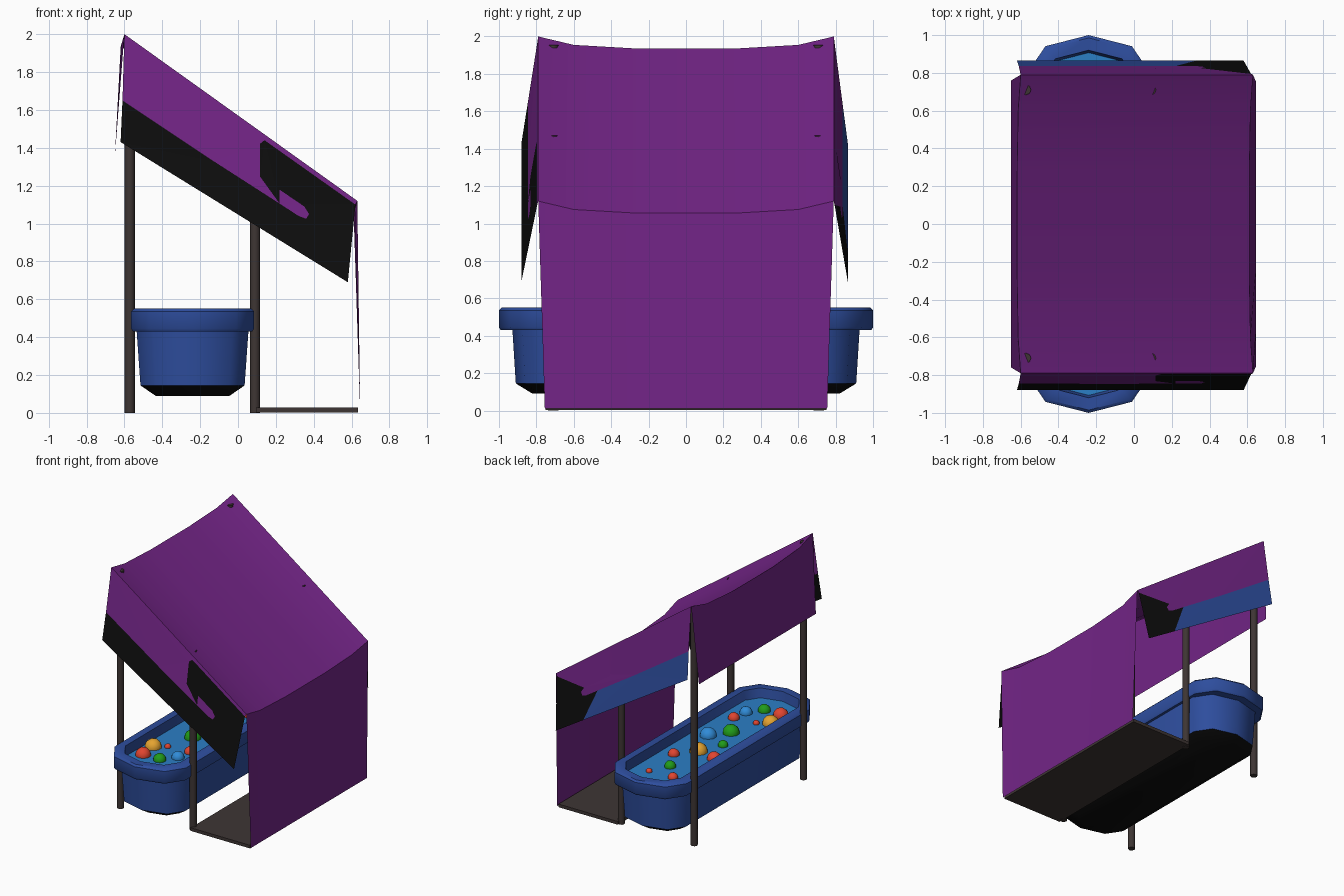
import bpy, bmesh, math
from mathutils import Matrix

if "Cube" in bpy.data.objects:
    bpy.data.objects.remove(bpy.data.objects["Cube"])


def mat(name, rgb):
    m = bpy.data.materials.new(name)
    m.diffuse_color = (*rgb, 1)
    m.use_nodes = True
    m.node_tree.nodes["Principled BSDF"].inputs["Base Color"].default_value = m.diffuse_color
    return m


PURPLE = mat("purple cloth", (0.17, 0.018, 0.24))
BLACK = mat("black", (0.004, 0.004, 0.004))
BLUE = mat("tub blue", (0.027, 0.075, 0.34))
BROWN = mat("dark brown", (0.048, 0.036, 0.034))
WATER = mat("water blue", (0.024, 0.21, 0.56))
RED = mat("ball red", (0.75, 0.06, 0.03))
GREEN = mat("ball green", (0.015, 0.33, 0.01))
ORANGE = mat("ball orange", (0.78, 0.37, 0.03))
SKY = mat("ball blue", (0.03, 0.26, 0.68))


def finish(name, bm, mats, angle=None):
    bmesh.ops.recalc_face_normals(bm, faces=bm.faces)
    me = bpy.data.meshes.new(name)
    bm.to_mesh(me)
    bm.free()
    for m in mats:
        me.materials.append(m)
    if angle:
        me.shade_smooth()
        me.set_sharp_from_angle(angle=math.radians(angle))
    ob = bpy.data.objects.new(name, me)
    bpy.context.collection.objects.link(ob)
    return ob


# Canopy cloth: short front drop, sloping sagging roof, long rear drop
bm = bmesh.new()
rows = [(-0.65, 1.36, 0.76, 0), (-0.6, 2.0, 0.79, 1), (0.63, 1.12, 0.79, 1),
        (0.645, 0.01, 0.755, 0)]
cols = [(-1, 0), (-0.76, 0.045), (-0.32, 0.065), (0.32, 0.065), (0.76, 0.045), (1, 0)]
grid = [[bm.verts.new((x - 0.3 * s * k, w * f, z - s * k)) for f, s in cols]
        for x, z, w, k in rows]
for a, b in zip(grid, grid[1:]):
    for i in range(len(cols) - 1):
        bm.faces.new((a[i], a[i + 1], b[i + 1], b[i]))
finish("canopy_cloth", bm, [PURPLE], 30)


# Side flaps, tiled from coloured panels outlined in x and z
def flap(name, side, out, band_mat):
    hook = [(0.62, 1.10), (0.14, 1.44), (0.115, 1.42), (0.115, 1.25), (0.35, 1.09),
            (0.375, 1.05), (0.36, 1.025), (0.32, 1.04)]
    split = (0.22, 1.105)
    upper = [(-0.6, 2.0), (0.63, 1.12)] + hook + [split, (-0.13, 1.33), (-0.61, 1.65)]
    patch = hook + [split, (0.33, 0.844), (0.58, 0.69)]
    band = [(-0.61, 1.65), (-0.13, 1.33), split, (0.33, 0.844), (-0.62, 1.43)]
    bm = bmesh.new()
    for i, poly in enumerate((upper, patch, band)):
        vs = []
        for x, z in poly:
            top = 2.0 - 0.7154 * (x + 0.6)
            low = 1.43 - 0.6167 * (x + 0.62)
            t = (top - z) / (top - low)
            vs.append(bm.verts.new((x, side * (0.79 + (out - 0.79) * t), z)))
        bm.faces.new(vs).material_index = i
    bmesh.ops.triangulate(bm, faces=bm.faces)
    bmesh.ops.remove_doubles(bm, verts=bm.verts, dist=0.0005)
    finish(name, bm, [PURPLE, BLACK, band_mat])


flap("near_side_flap", -1, 0.88, BLACK)
flap("far_side_flap", 1, 0.865, BLUE)

# Four posts
for label, x, h in (("front", -0.572, 1.955), ("middle", 0.09, 1.47)):
    for side, y in (("near", -0.71), ("far", 0.71)):
        bm = bmesh.new()
        bmesh.ops.create_cone(bm, cap_ends=True, segments=8, radius1=0.027, radius2=0.027,
                              depth=h, matrix=Matrix.Translation((x, y, h / 2)))
        finish(f"{label}_{side}_post", bm, [BROWN], 50)

# Floor board
bm = bmesh.new()
bmesh.ops.create_cube(bm, size=1, matrix=Matrix.Translation((0.365, 0, 0.015))
                      @ Matrix.Diagonal((0.54, 1.5, 0.026, 1)))
finish("floor_board", bm, [BROWN])


# Tub: stacked rounded rings
def ring(bm, hx, hy, z):
    pts = []
    for s in (1, -1):
        for k in range(5):
            a = math.radians(45 * k)
            ry = 0.62 * hx
            pts.append((-0.24 + s * hx * math.cos(a), s * (hy - ry + ry * math.sin(a)), z))
    return [bm.verts.new(p) for p in pts]


bm = bmesh.new()
profile = [(0.195, 0.82, 0.09), (0.275, 0.91, 0.145), (0.295, 0.928, 0.43),
           (0.315, 0.99, 0.43), (0.325, 1.0, 0.445), (0.325, 1.0, 0.535),
           (0.31, 0.985, 0.55), (0.25, 0.92, 0.55), (0.235, 0.905, 0.46)]
rings = [ring(bm, *p) for p in profile]
bm.faces.new(rings[0])
for a, b in zip(rings, rings[1:]):
    for i in range(10):
        j = (i + 1) % 10
        bm.faces.new((a[i], a[j], b[j], b[i]))
for f in bm.faces:
    f.material_index = 1 if f.calc_center_median().z < 0.13 else 0
finish("tub", bm, [BLUE, BLACK], 44)

# Water surface
bm = bmesh.new()
bm.faces.new(ring(bm, 0.237, 0.907, 0.475))
water = finish("water", bm, [WATER])
if water.data.polygons[0].normal.z < 0:
    water.data.flip_normals()

# Floating balls: x, y, radius
balls = {
    RED: [(-.38, -.69, .06), (-.12, -.45, .045), (-.41, .22, .055), (-.12, .33, .045),
          (-.14, .68, .025), (-.35, .67, .04), (-.31, -.47, .025)],
    GREEN: [(-.23, -.69, .05), (-.25, -.23, .065), (-.22, .52, .045), (-.33, -.01, .04)],
    SKY: [(-.14, -.58, .05), (-.14, -.09, .065)],
    ORANGE: [(-.40, -.53, .065), (-.24, .18, .07)],
}
for m, items in balls.items():
    for n, (x, y, r) in enumerate(items):
        bm = bmesh.new()
        bmesh.ops.create_icosphere(bm, subdivisions=2, radius=r,
                                   matrix=Matrix.Translation((x, y, 0.48)))
        finish(f"{m.name.replace(' ', '_')}_{n + 1}", bm, [m], 40)
